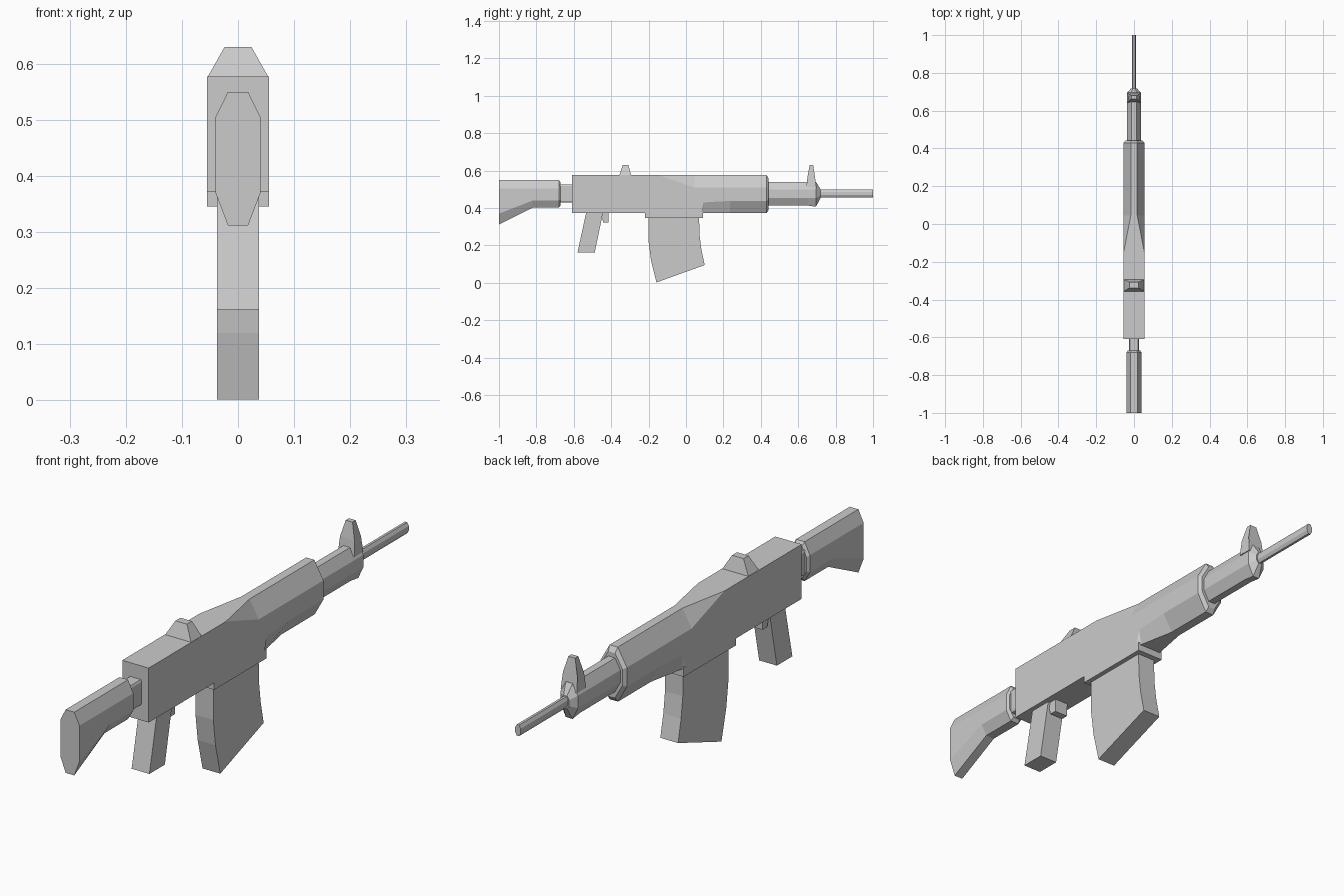
import bpy, bmesh, math
from mathutils import Matrix

if "Cube" in bpy.data.objects:
    bpy.data.objects.remove(bpy.data.objects["Cube"])


def finish(name, bm):
    bmesh.ops.remove_doubles(bm, verts=bm.verts, dist=0.0005)
    bmesh.ops.dissolve_degenerate(bm, edges=bm.edges, dist=0.0005)
    bmesh.ops.recalc_face_normals(bm, faces=bm.faces)
    me = bpy.data.meshes.new(name)
    bm.to_mesh(me)
    bm.free()
    ob = bpy.data.objects.new(name, me)
    bpy.context.collection.objects.link(ob)
    return ob


def loft(name, stations):
    """Eight-sided body along y. Station: y, half width, top and bottom flat
    half widths, then z of bottom, lower edge, upper edge and top."""
    bm = bmesh.new()
    rings = []
    for y, w, t, b, z0, z1, z2, z3 in stations:
        half = [(b, z0), (w, z1), (w, z2), (t, z3)]
        pts = half + [(-x, z) for x, z in reversed(half)]
        rings.append([bm.verts.new((x, y, z)) for x, z in pts])
    for a, c in zip(rings, rings[1:]):
        for i in range(8):
            j = (i + 1) % 8
            bm.faces.new((a[i], a[j], c[j], c[i]))
    bm.faces.new(rings[0])
    bm.faces.new(rings[-1])
    return finish(name, bm)


def plate(name, profile):
    """Side profile of (y, z, half width) points, mirrored across x = 0."""
    bm = bmesh.new()
    left = [bm.verts.new((-w, y, z)) for y, z, w in profile]
    right = [bm.verts.new((w, y, z)) for y, z, w in profile]
    n = len(profile)
    bm.faces.new(left)
    bm.faces.new(right)
    for i in range(n):
        j = (i + 1) % n
        bm.faces.new((left[i], left[j], right[j], right[i]))
    return finish(name, bm)


def flat(pts, w):
    return [(y, z, w) for y, z in pts]


# shoulder stock and the neck joining it to the body
loft("stock", [
    (-1.0, .04, .018, .018, .312, .37, .505, .55),
    (-.82, .04, .018, .018, .402, .44, .505, .55),
    (-.68, .04, .018, .018, .402, .44, .505, .55),
    (-.67, .033, .014, .014, .415, .445, .50, .535)])
loft("neck", [(y, .026, .022, .022, .43, .437, .518, .525) for y in (-.69, -.60)])

# main body: square at the rear, chamfered towards the front
B, T, W = .372, .577, .055
loft("receiver", [
    (-.61, W, W, W, B, B, T, T),
    (-.15, W, W, W, B, B, T, T),
    (.045, W, .017, W, B, B, .51, T),
    (.078, W, .017, W, B, B, .51, T),
    (.095, W, .017, .045, B, .43, .51, T),
    (.235, W, .017, .018, B, .438, .51, T),
    (.43, W, .017, .018, B, .438, .51, T),
    (.442, .045, .014, .014, .39, .445, .505, .558)])

# front block under the sight, tapering to the barrel
loft("gas_block", [
    (.43, .036, .014, .014, .413, .453, .50, .54),
    (.65, .036, .014, .014, .413, .453, .50, .54),
    (.695, .036, .014, .014, .407, .453, .50, .54),
    (.718, .016, .007, .007, .452, .465, .487, .502)])

# slightly flattened barrel
bm = bmesh.new()
bmesh.ops.create_cone(bm, cap_ends=True, segments=8, radius1=.0225, radius2=.0225, depth=.31,
                      matrix=Matrix.Translation((0, .845, .477)) @ Matrix.Diagonal((.55, 1, 1, 1))
                      @ Matrix.Rotation(math.pi / 2, 4, 'X') @ Matrix.Rotation(math.pi / 8, 4, 'Z'))
finish("barrel", bm)

# sights
plate("rear_sight", [(-.357, .575, W), (-.338, .63, .024), (-.308, .63, .024), (-.293, .575, W)])
plate("front_sight", [(.643, .51, .034), (.65, .57, .03), (.661, .63, .014),
                      (.68, .63, .014), (.689, .57, .03), (.697, .51, .034)])

# magazine, its well, grip and trigger
plate("magazine_well", flat([(-.22, .38), (-.22, .346), (.092, .346), (.092, .38)], W))
plate("magazine", flat([(-.2, .36), (-.2, .22), (-.187, .12), (-.158, .002),
                        (.1, .095), (.082, .18), (.072, .26), (.07, .36)], .037))
plate("grip", flat([(-.533, .38), (-.58, .162), (-.488, .162), (-.443, .38)], .037))
plate("trigger", flat([(-.46, .38), (-.442, .322), (-.415, .322), (-.413, .38)], .028))
